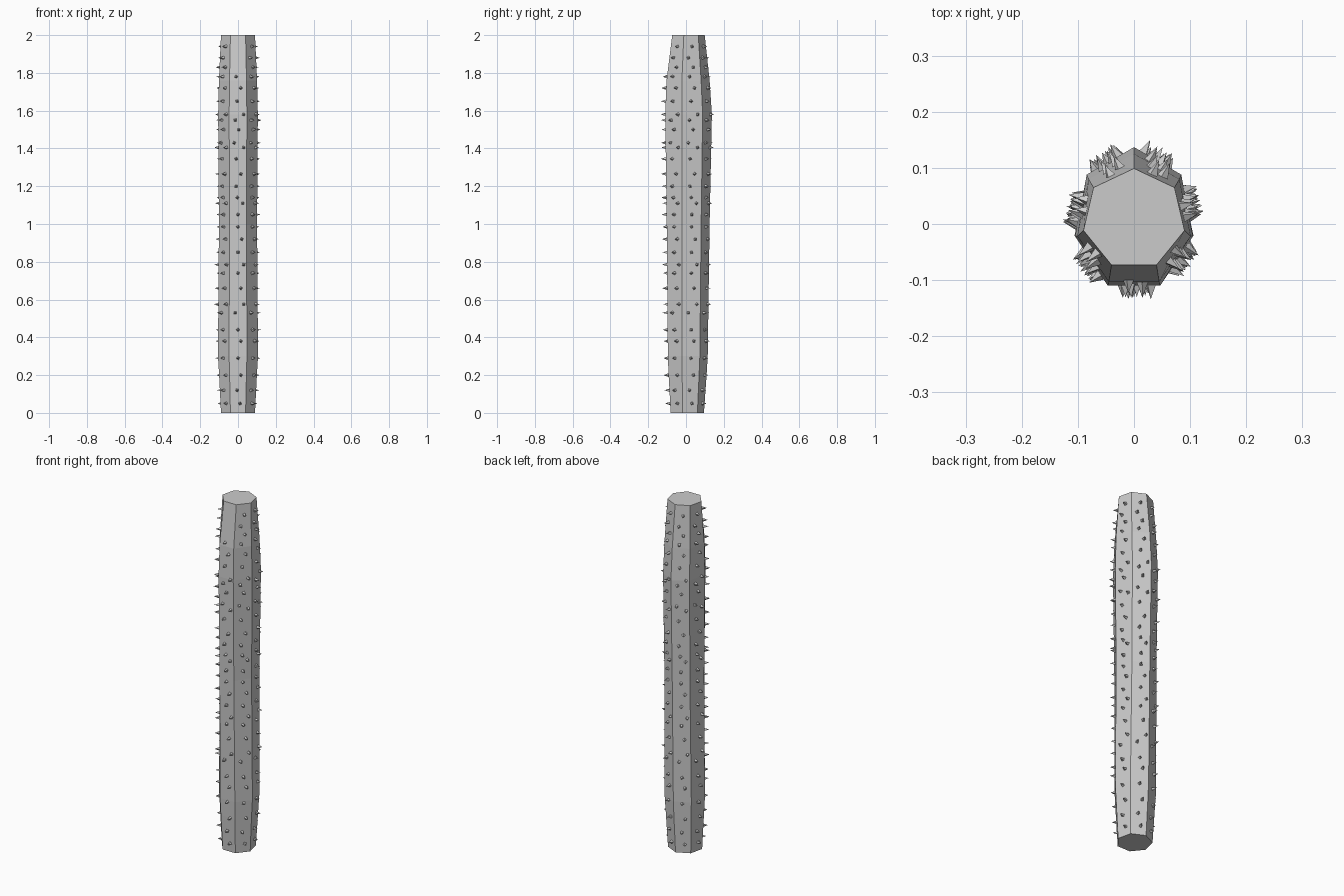
import bpy, bmesh, math, random
from mathutils import Vector, Matrix

if "Cube" in bpy.data.objects:
    bpy.data.objects.remove(bpy.data.objects["Cube"])

random.seed(4)
SIDES = 7
C = math.cos(math.pi / SIDES)      # flat side distance of a unit heptagon
W = math.sin(4 * math.pi / SIDES)  # half width of a unit heptagon

# trunk sections: height, half width in x, front y, back y
SECTIONS = [(0, .090, -.081, .095), (.2, .100, -.092, .109), (.3, .106, -.096, .115),
            (1.0, .101, -.102, .125), (1.58, .105, -.110, .137),
            (1.76, .101, -.103, .125), (2, .090, -.073, .099)]


def section(z):
    """Trunk section interpolated at height z."""
    for a, b in zip(SECTIONS, SECTIONS[1:]):
        if z <= b[0]:
            t = (z - a[0]) / (b[0] - a[0])
            return [p + (q - p) * t for p, q in zip(a, b)]


def corner(i, s):
    z, half, front, back = s
    ry = (back - front) / (1 + C)
    a = math.pi / 2 + i * math.tau / SIDES
    return Vector((half / W * math.cos(a), back - ry + ry * math.sin(a), z))


def make_object(name, bm):
    bmesh.ops.recalc_face_normals(bm, faces=bm.faces)
    mesh = bpy.data.meshes.new(name)
    bm.to_mesh(mesh)
    bm.free()
    ob = bpy.data.objects.new(name, mesh)
    bpy.context.collection.objects.link(ob)


# seven-sided trunk
bm = bmesh.new()
rings = [[bm.verts.new(corner(i, s)) for i in range(SIDES)] for s in SECTIONS]
for lo, hi in zip(rings, rings[1:]):
    for i in range(SIDES):
        j = (i + 1) % SIDES
        bm.faces.new((lo[i], lo[j], hi[j], hi[i]))
bm.faces.new(rings[0])
bm.faces.new(rings[-1])
make_object("trunk", bm)

# thorns: height and sideways offset on each flat side
ROWS = [(.05, .01), (.12, -.005), (.2, .015), (.29, 0), (.38, .015), (.44, 0), (.53, -.015),
        (.575, .03), (.66, .015), (.74, 0), (.785, .03), (.85, 0), (.92, .02), (.985, 0),
        (1.05, 0), (1.11, .025), (1.14, -.003), (1.2, -.01), (1.265, .015), (1.345, -.01),
        (1.405, .03), (1.43, -.02), (1.5, .005), (1.55, -.015), (1.58, .03), (1.65, -.005),
        (1.72, .015), (1.78, -.01), (1.83, .01), (1.88, -.015), (1.94, .005)]
bm = bmesh.new()
for i in range(SIDES):
    for z, off in ROWS:
        if i == 3 and z > 1.8:     # front side is bare near the top
            continue
        s = section(z)
        a, b = corner(i, s), corner(i + 1, s)
        along = (b - a).normalized()
        normal = along.cross(Vector((0, 0, 1))).normalized()
        length = random.uniform(.024, .032)
        pos = (a + b) / 2 + along * off + normal * (length / 2 - .004)
        turn = Vector((0, 0, 1)).rotation_difference(normal).to_matrix().to_4x4()
        spin = Matrix.Rotation(random.uniform(0, math.tau), 4, 'Z')
        bmesh.ops.create_cone(bm, cap_ends=True, segments=4, radius1=.0115, radius2=0,
                              depth=length, matrix=Matrix.Translation(pos) @ turn @ spin)
bmesh.ops.remove_doubles(bm, verts=bm.verts, dist=1e-5)
make_object("thorns", bm)
